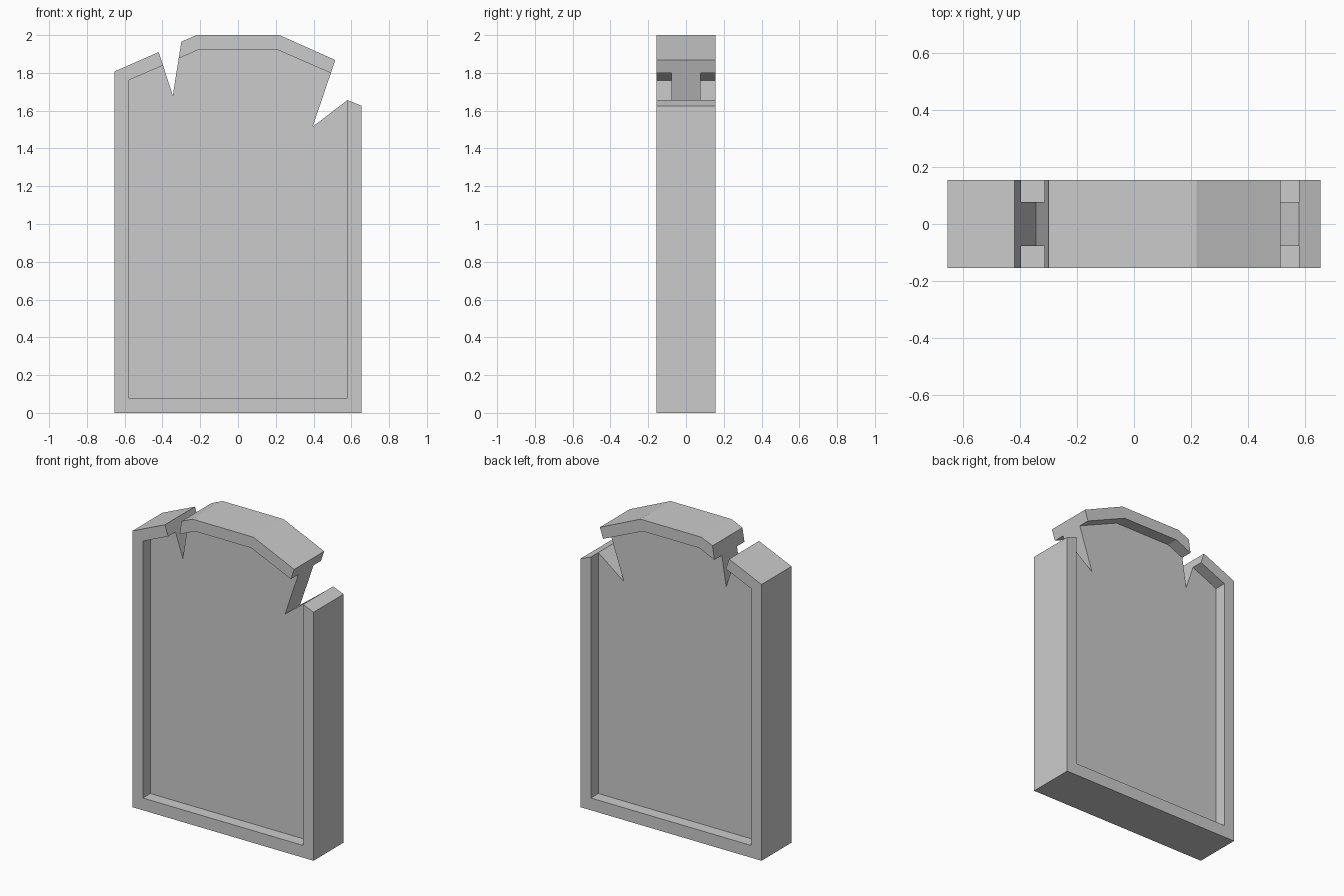
import bpy, bmesh

if "Cube" in bpy.data.objects:
    bpy.data.objects.remove(bpy.data.objects["Cube"])

HALF, WEB = 0.155, 0.078   # half thickness of the rim and of the sunken panel


def prism(name, profile, y0, y1):
    """Extrude an x-z profile from y0 to y1."""
    bm = bmesh.new()
    face = bm.faces.new([bm.verts.new((x, y0, z)) for x, z in profile])
    ext = bmesh.ops.extrude_face_region(bm, geom=[face])
    verts = [g for g in ext["geom"] if isinstance(g, bmesh.types.BMVert)]
    bmesh.ops.translate(bm, verts=verts, vec=(0, y1 - y0, 0))
    bmesh.ops.recalc_face_normals(bm, faces=bm.faces)
    mesh = bpy.data.meshes.new(name)
    bm.to_mesh(mesh)
    bm.free()
    ob = bpy.data.objects.new(name, mesh)
    bpy.context.collection.objects.link(ob)
    return ob


# Slab silhouette with the two cracked notches in its chamfered top
outline = [(-0.655, 0), (0.655, 0), (0.655, 1.625), (0.58, 1.656),
           (0.395, 1.515), (0.515, 1.868), (0.22, 2.0), (-0.22, 2.0),
           (-0.30, 1.965), (-0.345, 1.68), (-0.42, 1.91), (-0.655, 1.807)]
slab = prism("gravestone", outline, -HALF, HALF)

# Sunken panels on front and back, leaving a raised rim
inner = [(-0.58, 0.08), (0.58, 0.08), (0.58, 1.76),
         (0.203, 1.925), (-0.203, 1.925), (-0.58, 1.76)]
bpy.context.view_layer.objects.active = slab
for side in (-1, 1):
    cutter = prism("recess_cutter", inner, side * WEB, side * (HALF + 0.1))
    cutter.hide_render = True
    mod = slab.modifiers.new("recess", "BOOLEAN")
    mod.operation, mod.solver, mod.object = "DIFFERENCE", "EXACT", cutter
    bpy.ops.object.modifier_apply(modifier=mod.name)
    bpy.data.objects.remove(cutter)
